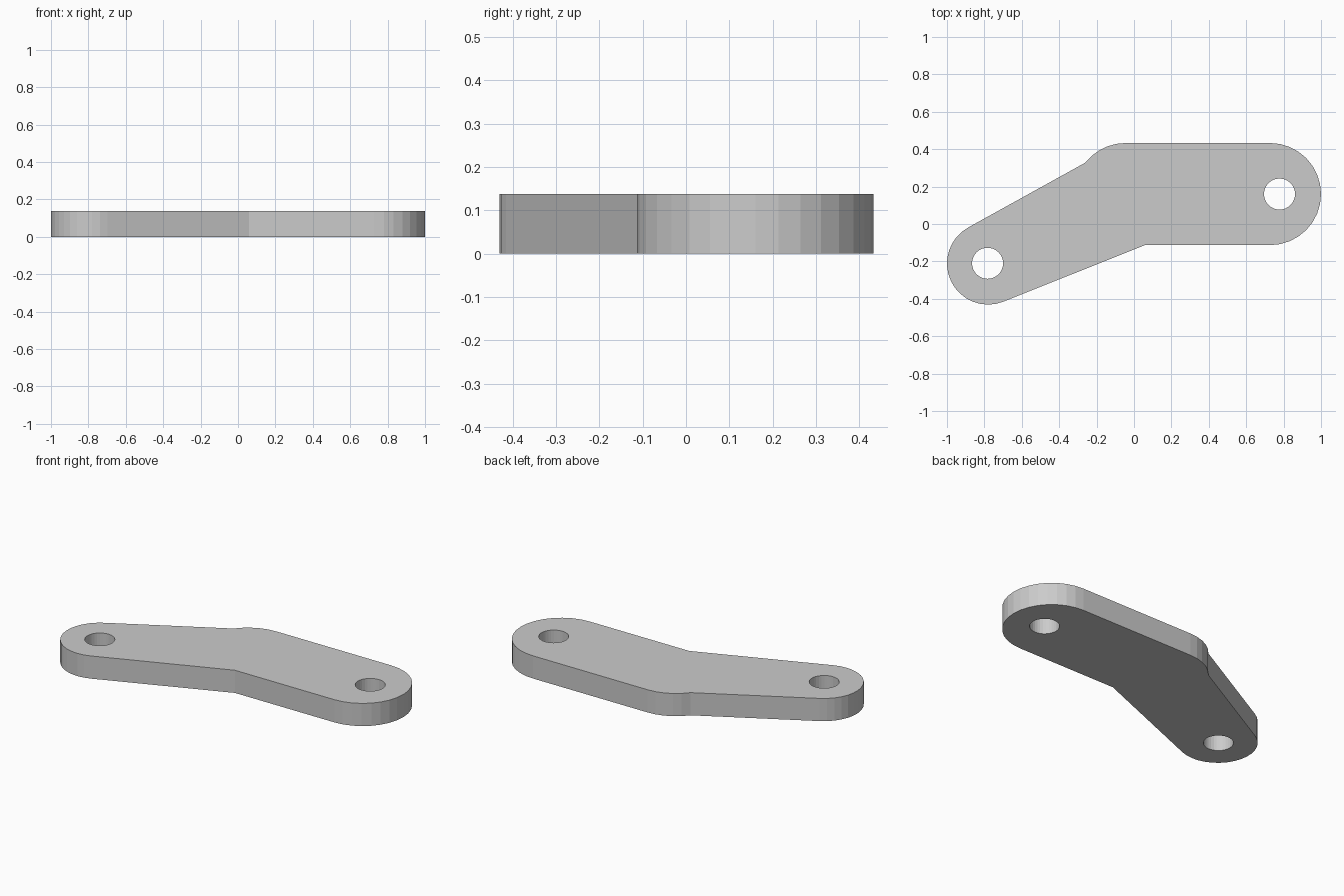
import bpy, bmesh
from math import cos, sin, radians
from mathutils import Vector

cube = bpy.data.objects.get("Cube")
if cube:
    bpy.data.objects.remove(cube, do_unlink=True)

THICKNESS = 0.138

grey = bpy.data.materials.new("plain_grey")
grey.use_nodes = True
colour = (0.6, 0.6, 0.6, 1)
grey.diffuse_color = colour
grey.node_tree.nodes["Principled BSDF"].inputs["Base Color"].default_value = colour


def arc(cx, cy, radius, start, end, steps):
    """Points along an arc, angles in degrees."""
    angles = [radians(start + (end - start) * i / steps) for i in range(steps + 1)]
    return [(cx + radius * cos(a), cy + radius * sin(a)) for a in angles]


def add_loop(bm, points):
    verts = [bm.verts.new((x, y, 0)) for x, y in points]
    return [bm.edges.new((v, verts[(i + 1) % len(verts)])) for i, v in enumerate(verts)]


# Outline: wide rounded end, rounded shoulder, narrow rounded end, inner bend
outline = arc(0.727, 0.16, 0.273, -90, 90, 16)
outline += arc(-0.045, 0.16, 0.273, 90, 142, 5)
outline += arc(-0.78, -0.211, 0.22, 118.7, 291.7, 16)
outline.append((0.058, -0.113))

# Pivot holes
holes = [arc(x, y, 0.083, 0, 348.75, 31) for x, y in ((0.778, 0.16), (-0.783, -0.21))]

# Fill the flat profile and extrude it into a plate
bm = bmesh.new()
edges = []
for loop in [outline] + holes:
    edges += add_loop(bm, loop)
bmesh.ops.triangle_fill(bm, use_beauty=True, edges=edges, normal=Vector((0, 0, 1)))
result = bmesh.ops.extrude_face_region(bm, geom=bm.faces[:])
top = [g for g in result["geom"] if isinstance(g, bmesh.types.BMVert)]
bmesh.ops.translate(bm, verts=top, vec=(0, 0, THICKNESS))

# Keep the bottom face closed, then orient every face outwards
if not any(f.calc_center_median().z < 0.001 for f in bm.faces):
    bottom_edges = [e for e in bm.edges if e.is_boundary]
    bmesh.ops.triangle_fill(bm, use_beauty=True, edges=bottom_edges)
bmesh.ops.recalc_face_normals(bm, faces=bm.faces[:])

mesh = bpy.data.meshes.new("link_plate")
bm.to_mesh(mesh)
bm.free()
mesh.materials.append(grey)
plate = bpy.data.objects.new("link_plate", mesh)
bpy.context.collection.objects.link(plate)
